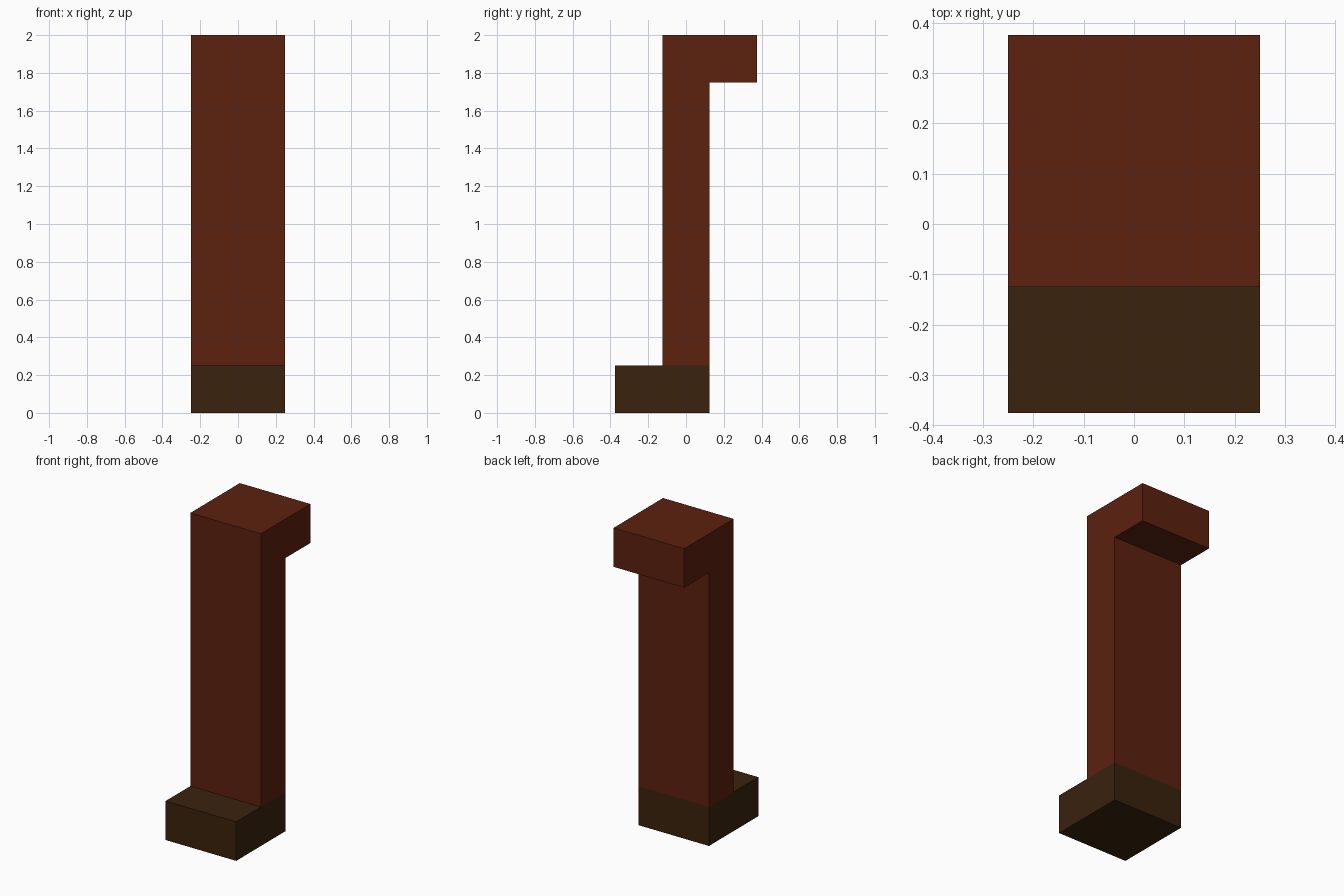
import bpy
import bmesh

cube = bpy.data.objects.get("Cube")
if cube:
    bpy.data.objects.remove(cube, do_unlink=True)

HALF_WIDTH = 0.25


def make_material(name, rgb):
    mat = bpy.data.materials.new(name)
    mat.use_nodes = True
    color = (*rgb, 1.0)
    mat.diffuse_color = color
    for node in mat.node_tree.nodes:
        if node.type == "BSDF_PRINCIPLED":
            node.inputs["Base Color"].default_value = color
    return mat


def extrude_profile(name, profile, mat):
    """Extrude a (y, z) side outline across the full width."""
    bm = bmesh.new()
    face = bm.faces.new([bm.verts.new((-HALF_WIDTH, y, z)) for y, z in profile])
    result = bmesh.ops.extrude_face_region(bm, geom=[face])
    moved = [v for v in result["geom"] if isinstance(v, bmesh.types.BMVert)]
    bmesh.ops.translate(bm, verts=moved, vec=(2 * HALF_WIDTH, 0, 0))
    bmesh.ops.recalc_face_normals(bm, faces=bm.faces)
    mesh = bpy.data.meshes.new(name)
    bm.to_mesh(mesh)
    bm.free()
    mesh.materials.append(mat)
    obj = bpy.data.objects.new(name, mesh)
    bpy.context.collection.objects.link(obj)
    return obj


red_brown = make_material("red brown", (0.107, 0.0152, 0.0048))
dark_brown = make_material("dark brown", (0.042, 0.016, 0.004))

# Foot block, reaching forward
extrude_profile("foot", [(-0.375, 0), (0.125, 0), (0.125, 0.25), (-0.375, 0.25)], dark_brown)

# Upright post with the top block reaching back
extrude_profile("post", [(-0.125, 0.25), (0.125, 0.25), (0.125, 1.75),
                         (0.375, 1.75), (0.375, 2), (-0.125, 2)], red_brown)
